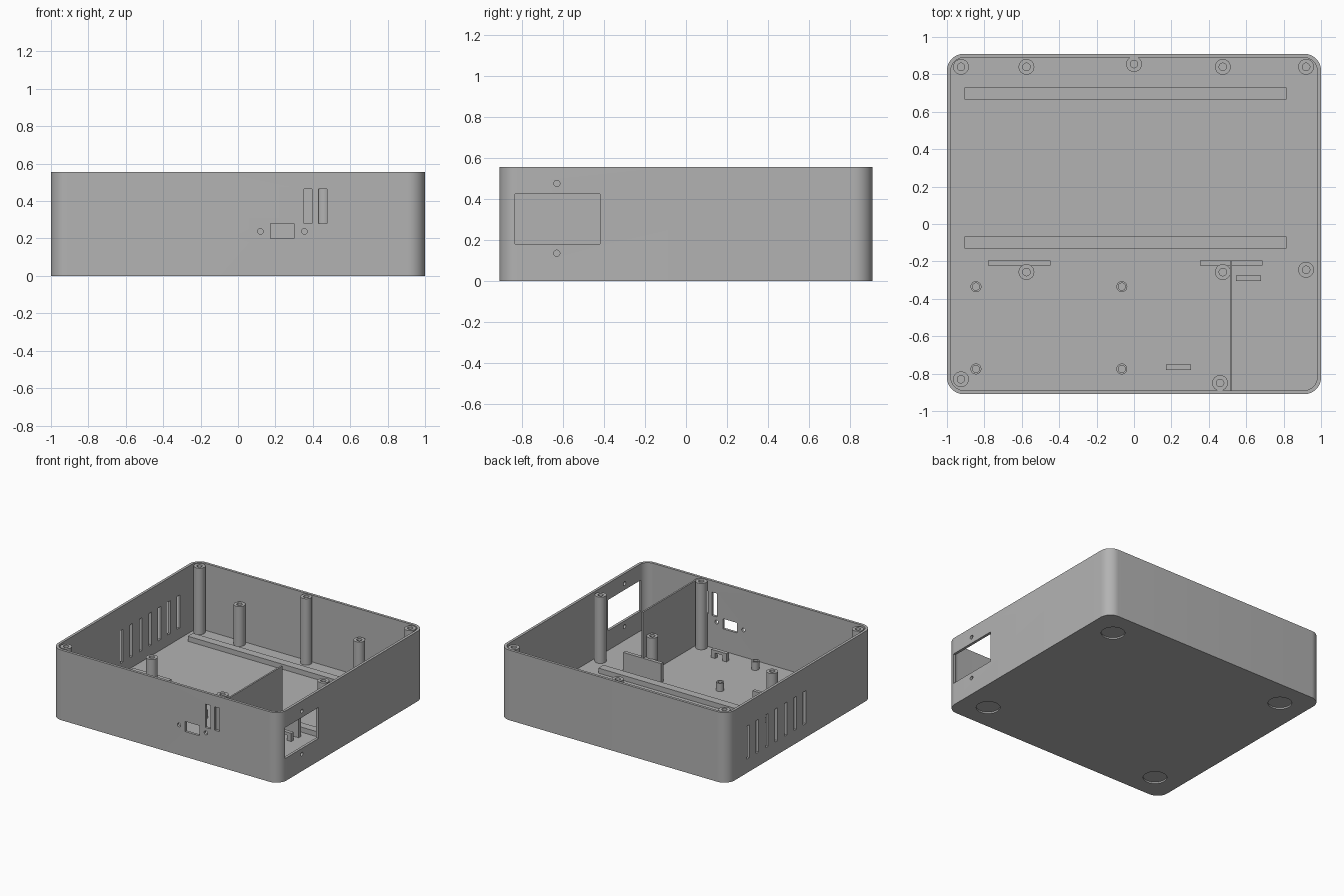
import bpy, bmesh, math
from mathutils import Matrix, Vector

cube = bpy.data.objects.get("Cube")
if cube:
    bpy.data.objects.remove(cube, do_unlink=True)

grey = bpy.data.materials.new("plain grey")
grey.use_nodes = True
colour = (0.45, 0.45, 0.45, 1)
grey.diffuse_color = colour
grey.node_tree.nodes["Principled BSDF"].inputs["Base Color"].default_value = colour

WALL, FLOOR, HEIGHT = 0.021, 0.025, 0.555
HX, HY, RADIUS = 1.0, 0.91, 0.09
SINK = 0.004  # overlap of fittings into the floor


def finish(bm, name):
    bmesh.ops.recalc_face_normals(bm, faces=bm.faces)
    mesh = bpy.data.meshes.new(name)
    bm.to_mesh(mesh)
    bm.free()
    mesh.materials.append(grey)
    obj = bpy.data.objects.new(name, mesh)
    bpy.context.collection.objects.link(obj)
    return obj


def smooth(obj):
    bpy.ops.object.select_all(action='DESELECT')
    obj.select_set(True)
    bpy.context.view_layer.objects.active = obj
    bpy.ops.object.shade_smooth_by_angle(angle=math.radians(30))


def add_box(bm, x0, x1, y0, y1, z0, z1):
    size = Matrix.Diagonal((x1 - x0, y1 - y0, z1 - z0, 1))
    mid = Vector((x0 + x1, y0 + y1, z0 + z1)) / 2
    bmesh.ops.create_cube(bm, size=1, matrix=Matrix.Translation(mid) @ size)


def add_cylinder(bm, centre, radius, depth, axis='Z', sides=32):
    turn = {'X': Matrix.Rotation(math.pi / 2, 4, 'Y'),
            'Y': Matrix.Rotation(math.pi / 2, 4, 'X'), 'Z': Matrix()}[axis]
    bmesh.ops.create_cone(bm, cap_ends=True, segments=sides, radius1=radius, radius2=radius,
                          depth=depth, matrix=Matrix.Translation(centre) @ turn)


def rounded_block(name, inset, z0, z1, steps=12):
    bm = bmesh.new()
    r = RADIUS - inset
    outline = []
    for i, (sx, sy) in enumerate(((1, 1), (-1, 1), (-1, -1), (1, -1))):
        for k in range(steps + 1):
            a = (i + k / steps) * math.pi / 2
            outline.append(bm.verts.new((sx * (HX - RADIUS) + r * math.cos(a),
                                         sy * (HY - RADIUS) + r * math.sin(a), z0)))
    base = bm.faces.new(outline)
    top = bmesh.ops.extrude_face_region(bm, geom=[base])["geom"]
    bmesh.ops.translate(bm, vec=(0, 0, z1 - z0),
                        verts=[g for g in top if isinstance(g, bmesh.types.BMVert)])
    return finish(bm, name)


def cut(target, cutter):
    cutter.hide_render = True
    mod = target.modifiers.new("cut", 'BOOLEAN')
    mod.operation, mod.solver, mod.object = 'DIFFERENCE', 'EXACT', cutter
    bpy.context.view_layer.objects.active = target
    bpy.ops.object.modifier_apply(modifier=mod.name)
    bpy.data.objects.remove(cutter, do_unlink=True)


# Open tray with rounded corners
case = rounded_block("case_shell", 0, 0, HEIGHT)
cut(case, rounded_block("cavity", WALL, FLOOR, HEIGHT + 0.2))

openings = bmesh.new()
# Front ports, card slots and screw holes
for x0, x1, z0, z1 in ((0.175, 0.30, 0.20, 0.28), (0.352, 0.395, 0.28, 0.465),
                       (0.43, 0.475, 0.28, 0.465)):
    add_box(openings, x0, x1, -HY - 0.05, -HY + 0.035, z0, z1)
for x in (0.12, 0.355):
    add_cylinder(openings, (x, -HY, 0.238), 0.015, 0.06, 'Y', 20)
# Side window and its screw holes
add_box(openings, HX - 0.05, HX + 0.05, -0.835, -0.42, 0.18, 0.425)
for z in (0.135, 0.475):
    add_cylinder(openings, (HX, -0.63, z), 0.015, 0.1, 'X', 20)
# Vent slots on the opposite side
for i in range(7):
    y = -0.055 + i * 0.118
    add_box(openings, -HX - 0.05, -HX + 0.05, y - 0.017, y + 0.017, 0.11, 0.37)
# Recesses for feet under the floor
for x in (-0.785, 0.785):
    for y in (-0.70, 0.70):
        add_cylinder(openings, (x, y, 0), 0.086, 0.024, 'Z', 48)
cut(case, finish(openings, "openings"))
smooth(case)


# Hollow screw posts, turned from a stepped profile
def post(name, x, y, top, outer, bore, depth, sides=32):
    bm = bmesh.new()
    rings = []
    for r, z in ((outer, FLOOR - SINK), (outer, top), (bore, top), (bore, top - depth)):
        rings.append([bm.verts.new((x + r * math.cos(2 * math.pi * k / sides),
                                    y + r * math.sin(2 * math.pi * k / sides), z))
                      for k in range(sides)])
    for low, high in zip(rings, rings[1:]):
        for k in range(sides):
            n = (k + 1) % sides
            bm.faces.new((low[k], low[n], high[n], high[k]))
    bm.faces.new(rings[0][::-1])
    bm.faces.new(rings[-1])
    smooth(finish(bm, name))


for x, y in ((-0.925, 0.84), (0, 0.855), (0.92, 0.84), (0.92, -0.245),
             (-0.925, -0.83), (0.46, -0.85)):
    post("lid_post", x, y, HEIGHT - 0.005, 0.042, 0.02, 0.2)
for x in (-0.575, 0.475):
    for y in (0.84, -0.257):
        post("board_post", x, y, 0.34, 0.042, 0.02, 0.15)
for x in (-0.845, -0.065):
    for y in (-0.335, -0.775):
        post("small_standoff", x, y, 0.09, 0.029, 0.019, 0.05)


# Rails, upright plates and the divider
def block(name, *bounds):
    bm = bmesh.new()
    add_box(bm, *bounds)
    finish(bm, name)


for y in (0.665, -0.132):
    block("floor_rail", -0.905, 0.815, y, y + 0.064, FLOOR - SINK, 0.065)
for x0, x1 in ((-0.78, -0.447), (0.353, 0.687)):
    block("upright_plate", x0, x1, -0.222, -0.194, FLOOR - SINK, 0.175)
block("divider", 0.512, 0.525, -HY + WALL / 2, -0.195, FLOOR - SINK, 0.54)

# Cable tie arches: two legs and a bridge
for x, y in ((0.545, -0.305), (0.17, -0.78)):
    bm = bmesh.new()
    w, t = 0.135, 0.035
    for a in (x, x + w - t):
        add_box(bm, a, a + t, y, y + 0.03, FLOOR - SINK, 0.068)
    add_box(bm, x, x + w, y, y + 0.03, 0.068, 0.09)
    finish(bm, "cable_arch")
